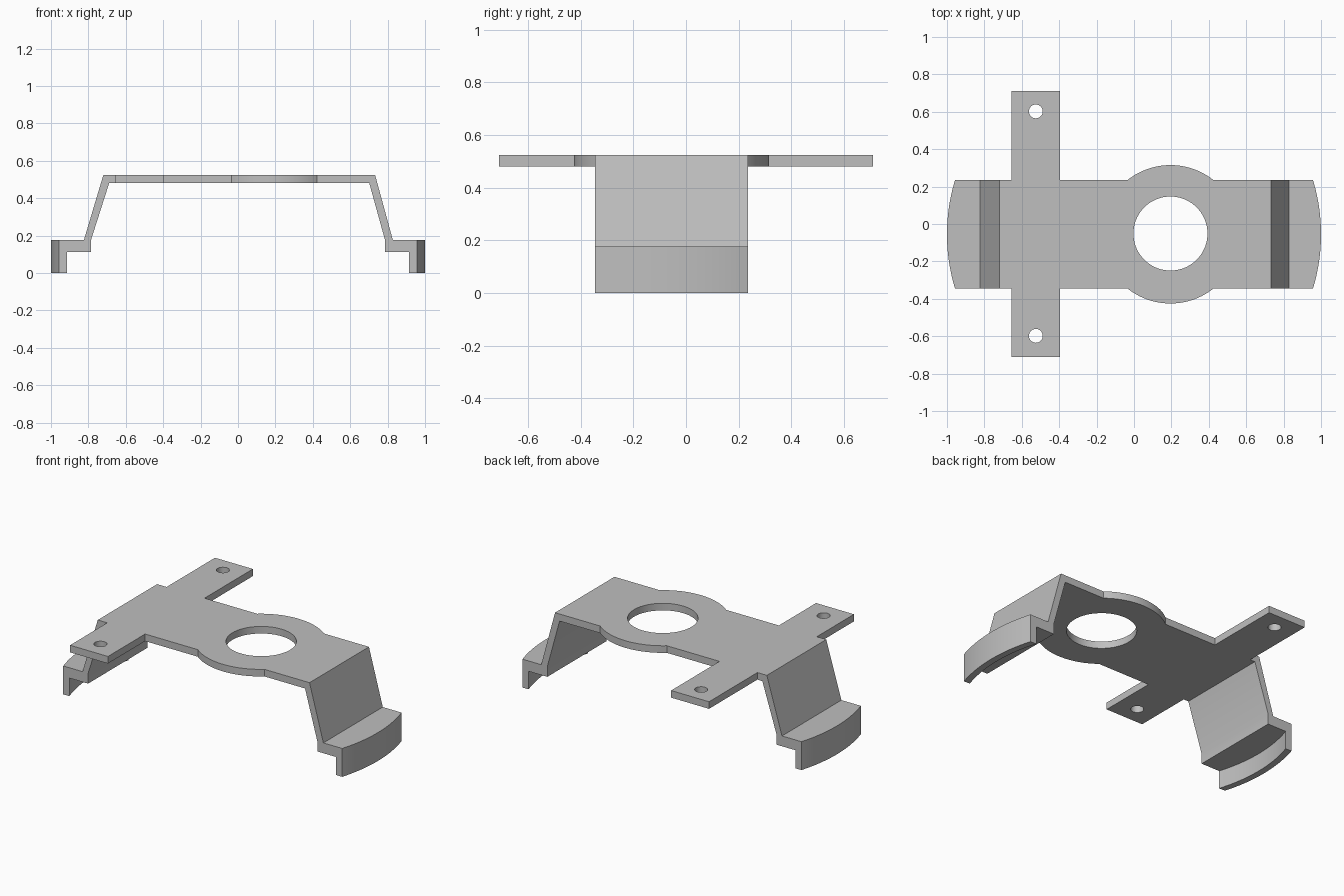
import bpy, bmesh, math

cube = bpy.data.objects.get("Cube")
if cube:
    bpy.data.objects.remove(cube, do_unlink=True)

# Material
grey = bpy.data.materials.new("plain_grey")
grey.use_nodes = True
colour = (0.52, 0.52, 0.52, 1)
grey.diffuse_color = colour
grey.node_tree.nodes["Principled BSDF"].inputs["Base Color"].default_value = colour

MID_Y = -0.055        # centre line of the strap
HALF = 0.291          # half width of the strap
TOP, UNDER = 0.524, 0.48
HUB_X, HUB_R, BORE_R = 0.195, 0.37, 0.198
LEFT_END, RIGHT_END = 0.733, -0.72


def finish(bm, name):
    bmesh.ops.recalc_face_normals(bm, faces=bm.faces)
    mesh = bpy.data.meshes.new(name)
    bm.to_mesh(mesh)
    bm.free()
    mesh.materials.append(grey)
    obj = bpy.data.objects.new(name, mesh)
    bpy.context.collection.objects.link(obj)
    bpy.ops.object.select_all(action="DESELECT")
    obj.select_set(True)
    bpy.context.view_layer.objects.active = obj
    bpy.ops.object.shade_smooth_by_angle(angle=math.radians(25))
    return obj


def arc(cx, cy, r, start, end, n):
    steps = [start + (end - start) * i / n for i in range(n + 1)]
    return [(cx + r * math.cos(a), cy + r * math.sin(a)) for a in steps]


def circle(cx, cy, r, n):
    return arc(cx, cy, r, 0, math.tau, n)[:-1]


def plate_edge(side):
    """One long edge of the plate, with the cross arm and the hub bulge."""
    y = MID_Y + side * HALF
    tip = side * 0.71
    meet = math.asin(HALF / HUB_R)
    bulge = arc(HUB_X, MID_Y, HUB_R, side * (math.pi - meet), side * meet, 28)
    return [(RIGHT_END, y), (-0.655, y), (-0.655, tip), (-0.395, tip),
            (-0.395, y)] + bulge + [(LEFT_END, y)]


# Top plate with centre bore and two screw holes
bm = bmesh.new()
loops = [plate_edge(-1) + plate_edge(1)[::-1],
         circle(HUB_X, MID_Y + 0.004, BORE_R, 72),
         circle(-0.525, 0.602, 0.037, 28),
         circle(-0.525, -0.598, 0.037, 28)]
for loop in loops:
    verts = [bm.verts.new((x, y, UNDER)) for x, y in loop]
    for a, b in zip(verts, verts[1:] + verts[:1]):
        bm.edges.new((a, b))
bmesh.ops.triangle_fill(bm, edges=bm.edges[:], use_beauty=True, normal=(0, 0, 1))
new = bmesh.ops.extrude_face_region(bm, geom=bm.faces[:])["geom"]
bmesh.ops.translate(bm, vec=(0, 0, TOP - UNDER),
                    verts=[v for v in new if isinstance(v, bmesh.types.BMVert)])
# Mitre the ends to meet the folded legs
for v in bm.verts:
    if abs(v.co.x) > 0.7 and v.co.z < UNDER + 0.01:
        v.co.x -= math.copysign(0.031, v.co.x)
finish(bm, "top_plate")


# Folded leg, flat foot and curved lip, lofted across the width
def leg(name, side, top_x, ankle_x):
    bm = bmesh.new()
    rings = []
    n = 24
    for i in range(n + 1):
        y = HALF * (2 * i / n - 1)
        outer = math.sqrt(1 - y * y)
        inner = math.sqrt(0.96 ** 2 - y * y)
        profile = [(top_x, TOP), (ankle_x, 0.176), (outer, 0.176), (outer, 0),
                   (inner, 0), (inner, 0.112), (0.786, 0.112), (0.786, 0.176),
                   (top_x - 0.031, UNDER)]
        rings.append([bm.verts.new((side * x, MID_Y + y, z)) for x, z in profile])
    for r, s in zip(rings, rings[1:]):
        for k in range(len(r)):
            j = (k + 1) % len(r)
            bm.faces.new((r[k], r[j], s[j], s[k]))
    bm.faces.new(rings[0])
    bm.faces.new(rings[-1])
    finish(bm, name)


leg("left_leg", 1, LEFT_END, 0.828)
leg("right_leg", -1, -RIGHT_END, 0.824)
